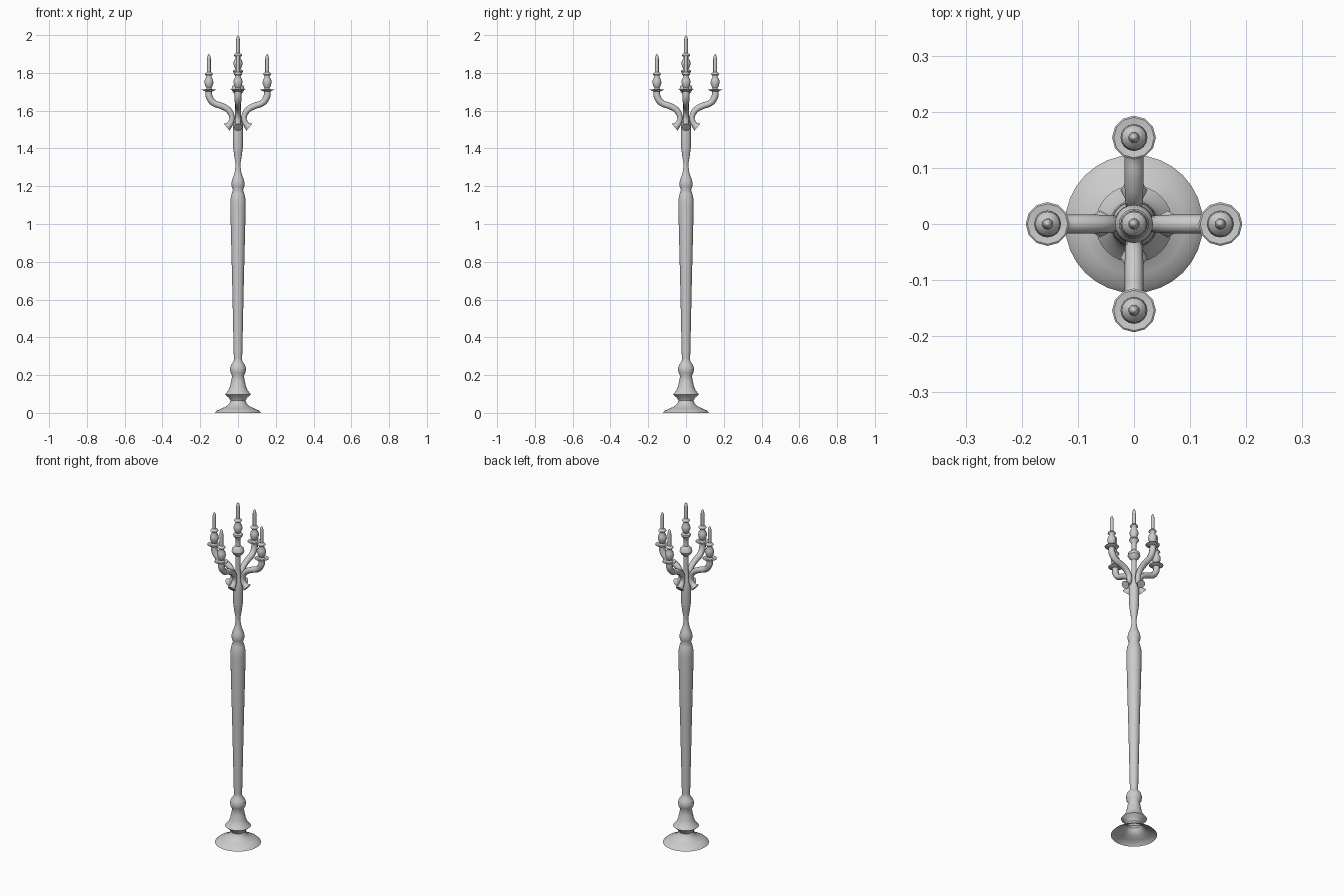
import bpy, bmesh, math

if "Cube" in bpy.data.objects:
    bpy.data.objects.remove(bpy.data.objects["Cube"])

def smooth(obj, angle=40):
    bpy.ops.object.select_all(action='DESELECT')
    obj.select_set(True)
    bpy.context.view_layer.objects.active = obj
    bpy.ops.object.shade_smooth_by_angle(angle=math.radians(angle))

def lathe(name, profile, sides, loc=(0, 0, 0)):
    """Turn (radius, z) points around the z axis."""
    bm = bmesh.new()
    rings = []
    for r, z in profile:
        if r == 0:
            rings.append([bm.verts.new((0, 0, z))] * sides)
        else:
            rings.append([bm.verts.new((r * math.cos(2 * math.pi * i / sides),
                                        r * math.sin(2 * math.pi * i / sides), z))
                          for i in range(sides)])
    for a, b in zip(rings, rings[1:]):
        for i in range(sides):
            j = (i + 1) % sides
            bm.faces.new(list(dict.fromkeys((a[i], a[j], b[j], b[i]))))
    bmesh.ops.recalc_face_normals(bm, faces=bm.faces)
    me = bpy.data.meshes.new(name)
    bm.to_mesh(me)
    bm.free()
    obj = bpy.data.objects.new(name, me)
    obj.location = loc
    bpy.context.collection.objects.link(obj)
    smooth(obj)
    return obj

def arm(name, path, angle):
    """Tube along (x, z, radius) points, turned about the z axis."""
    cu = bpy.data.curves.new(name, 'CURVE')
    cu.dimensions = '3D'
    cu.bevel_depth = 1.0
    cu.bevel_resolution = 2
    cu.resolution_u = 4
    cu.use_fill_caps = True
    sp = cu.splines.new('BEZIER')
    sp.bezier_points.add(len(path) - 1)
    for p, (x, z, r) in zip(sp.bezier_points, path):
        p.co = (x, 0, z)
        p.radius = r
        p.handle_left_type = p.handle_right_type = 'AUTO'
    obj = bpy.data.objects.new(name, cu)
    bpy.context.collection.objects.link(obj)
    obj.rotation_euler.z = angle
    bpy.ops.object.select_all(action='DESELECT')
    obj.select_set(True)
    bpy.context.view_layer.objects.active = obj
    bpy.ops.object.convert(target='MESH')
    smooth(bpy.context.object, 50)

# Hollow flared foot with its turned collar and knob
lathe("foot", [(0.123, 0), (0.112, 0.012), (0.09, 0.022), (0.065, 0.033), (0.045, 0.05),
               (0.04, 0.065), (0.048, 0.08), (0.069, 0.098), (0.052, 0.118), (0.042, 0.14),
               (0.036, 0.17), (0.031, 0.197), (0.04, 0.213), (0.043, 0.235),
               (0.036, 0.255), (0.023, 0.272), (0.022, 0.285)], 32)

# Tapered shaft, neck knob and upper vase
lathe("shaft", [(0.022, 0.285), (0.031, 0.7), (0.041, 1.1), (0.040, 1.13), (0.034, 1.16),
                (0.027, 1.18), (0.033, 1.197), (0.035, 1.215), (0.031, 1.235), (0.021, 1.26),
                (0.015, 1.285), (0.013, 1.32), (0.02, 1.36), (0.026, 1.41), (0.027, 1.5),
                (0.025, 1.53), (0.018, 1.56), (0.014, 1.6)], 20)

# Central stem with knob
lathe("centre_stem", [(0.014, 1.6), (0.013, 1.685), (0.026, 1.697), (0.034, 1.712),
                      (0.03, 1.73), (0.014, 1.745), (0.012, 1.775), (0.016, 1.79),
                      (0.027, 1.807), (0.024, 1.814), (0.012, 1.82)], 20)

# Candle holder cup and candle, heights relative to the drip dish
cup = [(0.012, 0.01), (0.019, 0.022), (0.024, 0.04), (0.022, 0.055), (0.013, 0.072),
       (0.014, 0.077), (0.022, 0.084), (0.019, 0.09), (0.010, 0.097)]
candle = [(0.010, 0.08), (0.010, 0.165), (0.008, 0.18), (0.004, 0.188), (0, 0.192)]
dish = [(0, -0.008), (0.018, -0.006), (0.039, 0.003), (0.036, 0.005), (0.02, 0.003),
        (0.012, 0.012)]
lathe("centre_cup", cup, 16, (0, 0, 1.808))
lathe("centre_candle", candle, 12, (0, 0, 1.808))

# Four curved arms with dishes, cups and candles
path = [(0.060, 1.512, 0.024), (0.046, 1.524, 0.016), (0.032, 1.555, 0.014),
        (0.046, 1.598, 0.016), (0.085, 1.624, 0.017), (0.128, 1.640, 0.017),
        (0.152, 1.672, 0.018), (0.155, 1.706, 0.017)]
for k in range(4):
    a = k * math.pi / 2
    pos = (0.154 * math.cos(a), 0.154 * math.sin(a), 1.708)
    arm(f"arm_{k + 1}", path, a)
    lathe(f"dish_{k + 1}", dish, 12, pos)
    lathe(f"cup_{k + 1}", cup, 16, pos)
    lathe(f"candle_{k + 1}", candle, 12, pos)
